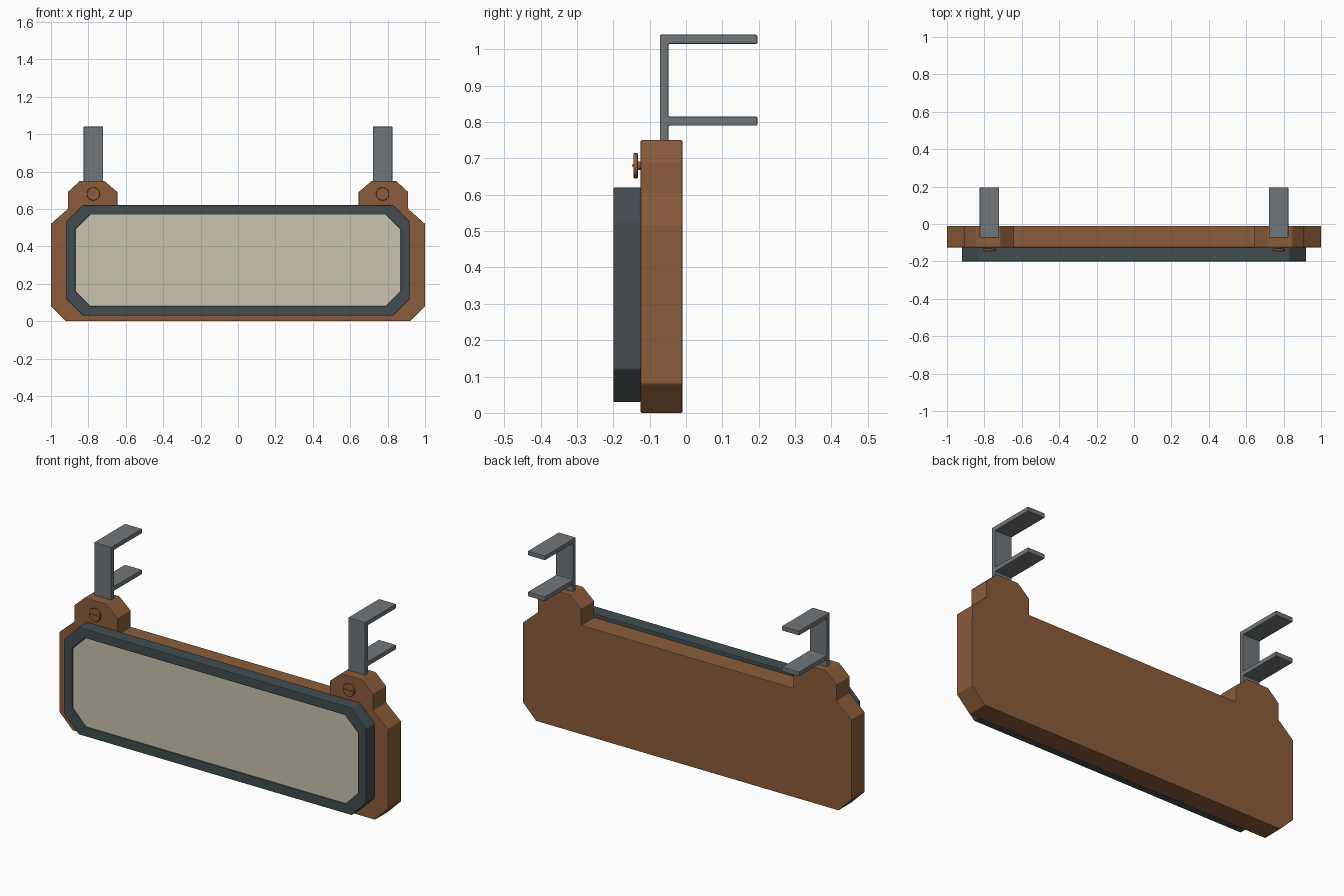
import bpy
import bmesh
from math import pi

if "Cube" in bpy.data.objects:
    bpy.data.objects.remove(bpy.data.objects["Cube"], do_unlink=True)


def material(name, rgb):
    m = bpy.data.materials.new(name)
    m.use_nodes = True
    color = (*rgb, 1)
    m.diffuse_color = color
    bsdf = m.node_tree.nodes["Principled BSDF"]
    bsdf.inputs["Base Color"].default_value = color
    bsdf.inputs["Roughness"].default_value = 0.7
    return m


BROWN = material("brown wood", (0.26, 0.107, 0.042))
SLATE = material("dark slate", (0.054, 0.073, 0.081))
CREAM = material("cream panel", (0.59, 0.54, 0.43))
STEEL = material("grey steel", (0.165, 0.181, 0.191))


def finish(name, bm, mat, bevel=0.0):
    bmesh.ops.recalc_face_normals(bm, faces=bm.faces)
    mesh = bpy.data.meshes.new(name)
    bm.to_mesh(mesh)
    bm.free()
    mesh.materials.append(mat)
    obj = bpy.data.objects.new(name, mesh)
    bpy.context.collection.objects.link(obj)
    if bevel:
        mod = obj.modifiers.new("soft edges", "BEVEL")
        mod.width = bevel
        mod.segments = 2
        mod.limit_method = "ANGLE"
    return obj


def extrude(bm, faces, vector):
    res = bmesh.ops.extrude_face_region(bm, geom=faces)
    verts = [g for g in res["geom"] if isinstance(g, bmesh.types.BMVert)]
    bmesh.ops.translate(bm, verts=verts, vec=vector)


def prism_y(name, outline, y0, y1, mat, bevel=0.0):
    """Extrude an x-z outline from front y0 to back y1."""
    bm = bmesh.new()
    face = bm.faces.new([bm.verts.new((x, y0, z)) for x, z in outline])
    extrude(bm, [face], (0, y1 - y0, 0))
    return finish(name, bm, mat, bevel)


def chamfered(half, z0, z1, c):
    right = [(half - c, z0), (half, z0 + c), (half, z1 - c), (half - c, z1)]
    return right + [(-x, z) for x, z in reversed(right)]


# Backboard with a raised lug at each end
half_board = [(0.92, 0), (1, 0.08), (1, 0.52), (0.91, 0.6), (0.91, 0.69),
              (0.845, 0.75), (0.715, 0.75), (0.645, 0.69), (0.645, 0.6)]
board = half_board + [(-x, z) for x, z in reversed(half_board)]
prism_y("backboard", board, -0.125, -0.01, BROWN, 0.003)

# Chamfered ring frame
bm = bmesh.new()
outer, inner = ([bm.verts.new((x, -0.2, z)) for x, z in loop] for loop in
                (chamfered(0.92, 0.03, 0.62, 0.09), chamfered(0.87, 0.08, 0.57, 0.08)))
count = len(outer)
ring = [bm.faces.new((outer[i], outer[(i + 1) % count],
                      inner[(i + 1) % count], inner[i])) for i in range(count)]
extrude(bm, ring, (0, 0.076, 0))
finish("frame", bm, SLATE, 0.004)

# Panel set just inside the frame
prism_y("panel", chamfered(0.872, 0.078, 0.572, 0.08), -0.19, -0.124, CREAM)

# Hanging brackets, drawn as a side profile and extruded across x
bracket_profile = [(-0.072, 0.7), (-0.048, 0.7), (-0.048, 0.79), (0.196, 0.79),
                   (0.196, 0.815), (-0.048, 0.815), (-0.048, 1.015),
                   (0.196, 1.015), (0.196, 1.04), (-0.072, 1.04)]


def disc(name, x, radius, y0, y1, bevel=0.0):
    bm = bmesh.new()
    bmesh.ops.create_cone(bm, cap_ends=True, segments=24, radius1=radius,
                          radius2=radius, depth=y1 - y0)
    obj = finish(name, bm, BROWN, bevel)
    obj.rotation_euler.x = pi / 2
    obj.location = (x, (y0 + y1) / 2, 0.68)
    return obj


for side, sign in (("left", 1), ("right", -1)):
    x = sign * 0.773
    bm = bmesh.new()
    face = bm.faces.new([bm.verts.new((x - 0.052, y, z)) for y, z in bracket_profile])
    extrude(bm, [face], (0.104, 0, 0))
    finish(side + "_bracket", bm, STEEL, 0.003)

    # Screw: head, short shank and raised bar
    disc(side + "_screw_head", x, 0.035, -0.145, -0.132, 0.004)
    disc(side + "_screw_shank", x, 0.012, -0.134, -0.12)
    bar = [(x - 0.025, 0.677), (x + 0.025, 0.677), (x + 0.025, 0.683), (x - 0.025, 0.683)]
    prism_y(side + "_screw_bar", bar, -0.148, -0.143, BROWN)
